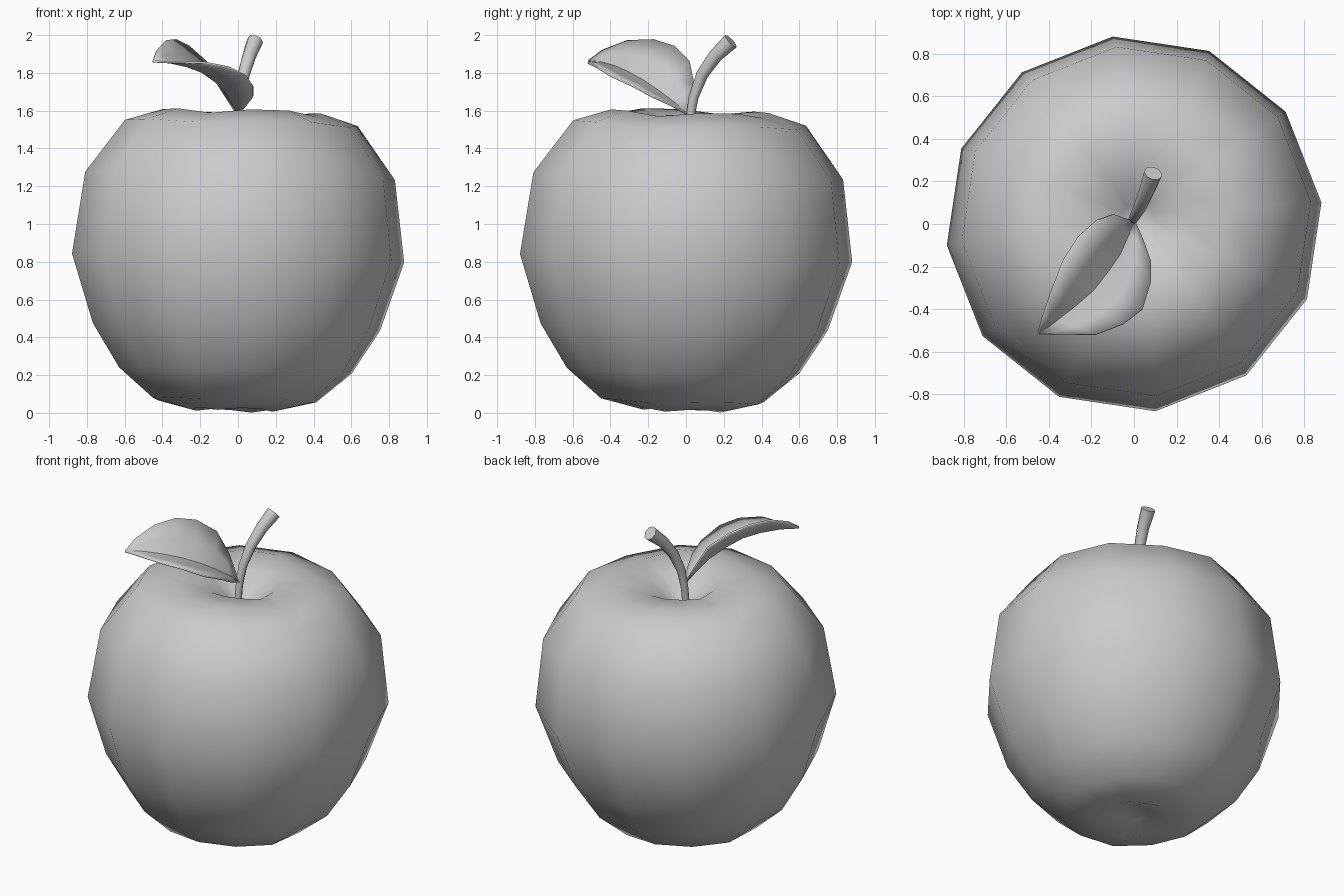
import bpy, bmesh, math
from mathutils import Vector

if "Cube" in bpy.data.objects:
    bpy.data.objects.remove(bpy.data.objects["Cube"])


def make(name, verts, faces, angle):
    me = bpy.data.meshes.new(name)
    me.from_pydata(verts, [], faces)
    bm = bmesh.new()
    bm.from_mesh(me)
    bmesh.ops.recalc_face_normals(bm, faces=bm.faces)
    bm.to_mesh(me)
    bm.free()
    ob = bpy.data.objects.new(name, me)
    bpy.context.collection.objects.link(ob)
    bpy.ops.object.select_all(action='DESELECT')
    bpy.context.view_layer.objects.active = ob
    ob.select_set(True)
    bpy.ops.object.shade_smooth_by_angle(angle=math.radians(angle))
    return ob


def ring_faces(rings, n):
    return [(r * n + i, r * n + (i + 1) % n, (r + 1) * n + (i + 1) % n, (r + 1) * n + i)
            for r in range(rings - 1) for i in range(n)]


# Apple body: 12-sided lathe, slightly tilted, with lobed shoulders (radius, height, lobe)
profile = [(0.09, 0.06, 0), (0.22, 0.017, 0.008), (0.435, 0.065, 0.006), (0.62, 0.225, 0),
           (0.765, 0.455, 0), (0.885, 0.82, 0), (0.825, 1.255, 0), (0.62, 1.53, 0.01),
           (0.42, 1.59, 0.015), (0.21, 1.565, 0.008), (0.08, 1.47, 0)]
N = 12


def tilt(x, y, z):
    return (x + 0.024 * (z - 0.8), y + 0.026 * (z - 0.8), z - 0.024 * x - 0.026 * y)


verts = []
for r, z, lobe in profile:
    for i in range(N):
        a = math.radians(6.5 + 30 * i)
        wave = lobe * math.cos(4 * (a + math.radians(68)))
        verts.append(tilt(r * math.cos(a), r * math.sin(a), z + wave))
faces = ring_faces(len(profile), N)
verts += [tilt(0, 0, 0.075), tilt(0, 0, 1.43)]
b, t, last = len(verts) - 2, len(verts) - 1, (len(profile) - 1) * N
for i in range(N):
    j = (i + 1) % N
    faces += [(b, j, i), (t, last + i, last + j)]
make("apple_body", verts, faces, 80)

# Stem: tapered tube along a bent path (centre, radius)
path = [((-0.01, 0.01, 1.41), 0.022), ((-0.005, 0.02, 1.55), 0.022),
        ((0.005, 0.04, 1.67), 0.026), ((0.03, 0.085, 1.79), 0.032),
        ((0.06, 0.155, 1.89), 0.037), ((0.09, 0.238, 1.968), 0.044)]
S = 8
verts = []
for k, (p, r) in enumerate(path):
    d = Vector(path[min(k + 1, len(path) - 1)][0]) - Vector(path[max(k - 1, 0)][0])
    d.normalize()
    u = d.cross(Vector((1, 0, 0))).normalized()
    w = d.cross(u)
    for i in range(S):
        a = math.tau * i / S
        verts.append(Vector(p) + r * (math.cos(a) * u + math.sin(a) * w))
faces = ring_faces(len(path), S)
faces += [tuple(range(S)), tuple(range((len(path) - 1) * S, len(path) * S))]
make("stem", verts, faces, 50)

# Leaf: folded blade lofted between left edge, midrib and right edge
left = [(-0.01, 0.015, 1.59), (-0.10, 0.045, 1.73), (-0.17, 0.02, 1.86), (-0.26, -0.06, 1.94),
        (-0.33, -0.17, 1.975), (-0.385, -0.31, 1.97), (-0.43, -0.44, 1.92), (-0.45, -0.515, 1.865)]
mid = [(0, 0.005, 1.585), (-0.03, -0.06, 1.64), (-0.065, -0.14, 1.70), (-0.12, -0.22, 1.755),
       (-0.19, -0.31, 1.805), (-0.27, -0.38, 1.835), (-0.36, -0.45, 1.855), (-0.45, -0.515, 1.86)]
right = [(0.01, 0, 1.585), (0.045, -0.08, 1.63), (0.08, -0.18, 1.675), (0.08, -0.27, 1.725),
         (0.04, -0.40, 1.785), (-0.05, -0.47, 1.83), (-0.18, -0.52, 1.855), (-0.448, -0.517, 1.86)]
verts = []
for l, m, r in zip(left, mid, right):
    l, m, r = Vector(l), Vector(m), Vector(r)
    verts += [l, (l + m) / 2 + 0.06 * (m - (l + r) / 2), m,
              (m + r) / 2 + 0.06 * (m - (l + r) / 2), r]
faces = [(k * 5 + c, k * 5 + c + 1, k * 5 + c + 6, k * 5 + c + 5)
         for k in range(len(mid) - 1) for c in range(4)]
leaf = make("leaf", verts, faces, 35)
sol = leaf.modifiers.new("thickness", 'SOLIDIFY')
sol.thickness = 0.01
sol.offset = 0
